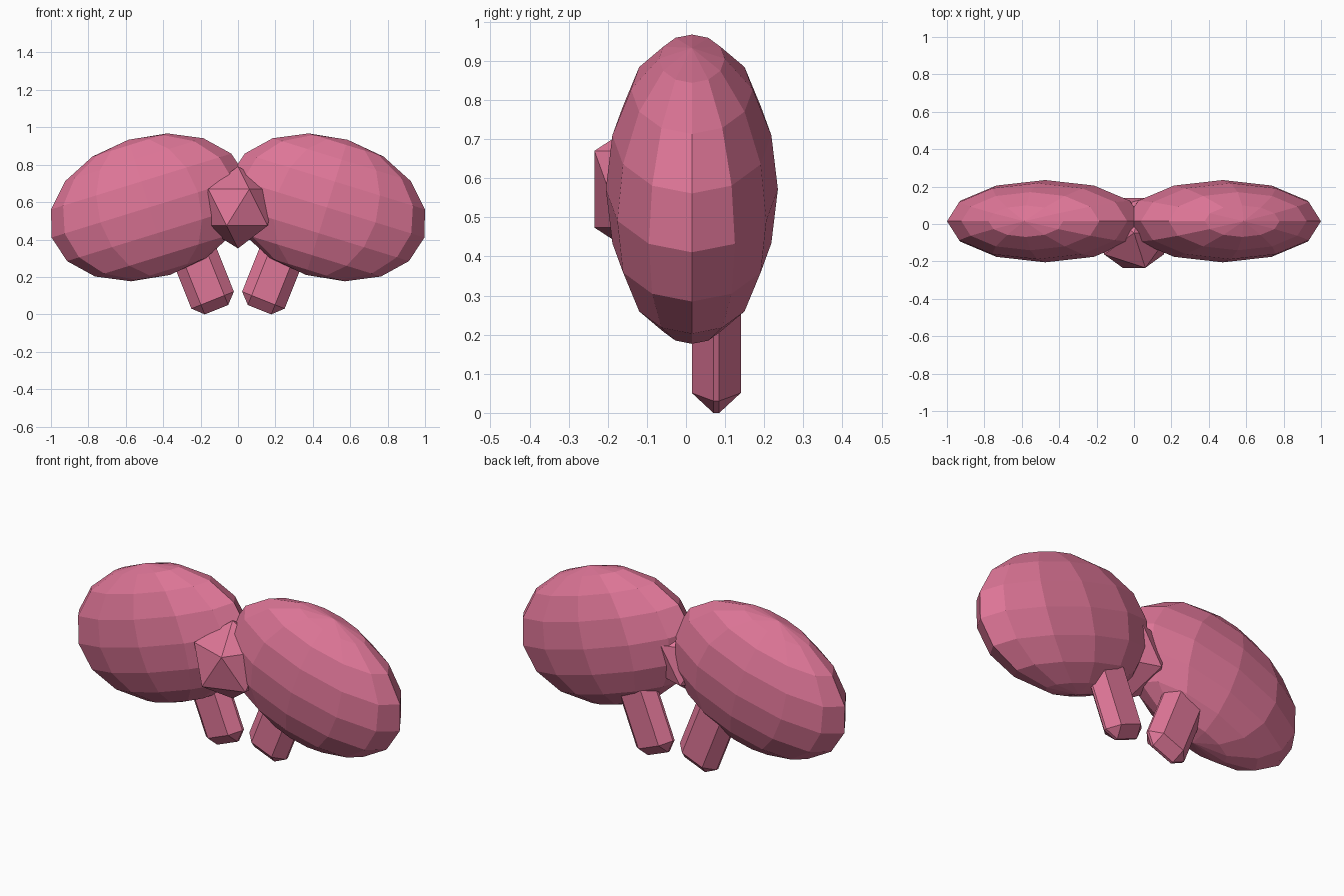
import bpy, bmesh
from mathutils import Matrix, Vector

if "Cube" in bpy.data.objects:
    bpy.data.objects.remove(bpy.data.objects["Cube"])

pink = bpy.data.materials.new("rose pink")
pink.diffuse_color = (0.73, 0.18, 0.31, 1)
pink.use_nodes = True
pink.node_tree.nodes["Principled BSDF"].inputs["Base Color"].default_value = pink.diffuse_color


def add_part(name, bm, location, tilt=0.0):
    """Tilt about y, move into place and link as a flat-shaded object."""
    bm.transform(Matrix.Translation(location) @ Matrix.Rotation(tilt, 4, 'Y'))
    bmesh.ops.recalc_face_normals(bm, faces=bm.faces)
    mesh = bpy.data.meshes.new(name)
    bm.to_mesh(mesh)
    bm.free()
    mesh.materials.append(pink)
    obj = bpy.data.objects.new(name, mesh)
    bpy.context.collection.objects.link(obj)
    return obj


for label, side in (("right", 1), ("left", -1)):
    # puffy bow loop, drooping outwards
    bm = bmesh.new()
    bmesh.ops.create_uvsphere(bm, u_segments=12, v_segments=8, radius=1)
    bmesh.ops.scale(bm, vec=(0.546, 0.22, 0.378), verts=bm.verts)
    add_part(label + "_loop", bm, Vector((side * 0.475, 0.015, 0.572)), side * 0.3)

    # ribbon tail: chamfered bar hanging below the loop
    bm = bmesh.new()
    bmesh.ops.create_cube(bm, size=1)
    bmesh.ops.scale(bm, vec=(0.245, 0.125, 0.5), verts=bm.verts)
    bmesh.ops.bevel(bm, geom=bm.edges[:], offset=0.055, offset_type='OFFSET',
                    segments=1, affect='EDGES', profile=0.5)
    add_part(label + "_tail", bm, Vector((side * 0.208, 0.0775, 0.257)), side * 0.38)

# centre knot
bm = bmesh.new()
bmesh.ops.create_icosphere(bm, subdivisions=1, radius=0.2195)
add_part("knot", bm, Vector((0, -0.0475, 0.572)))
